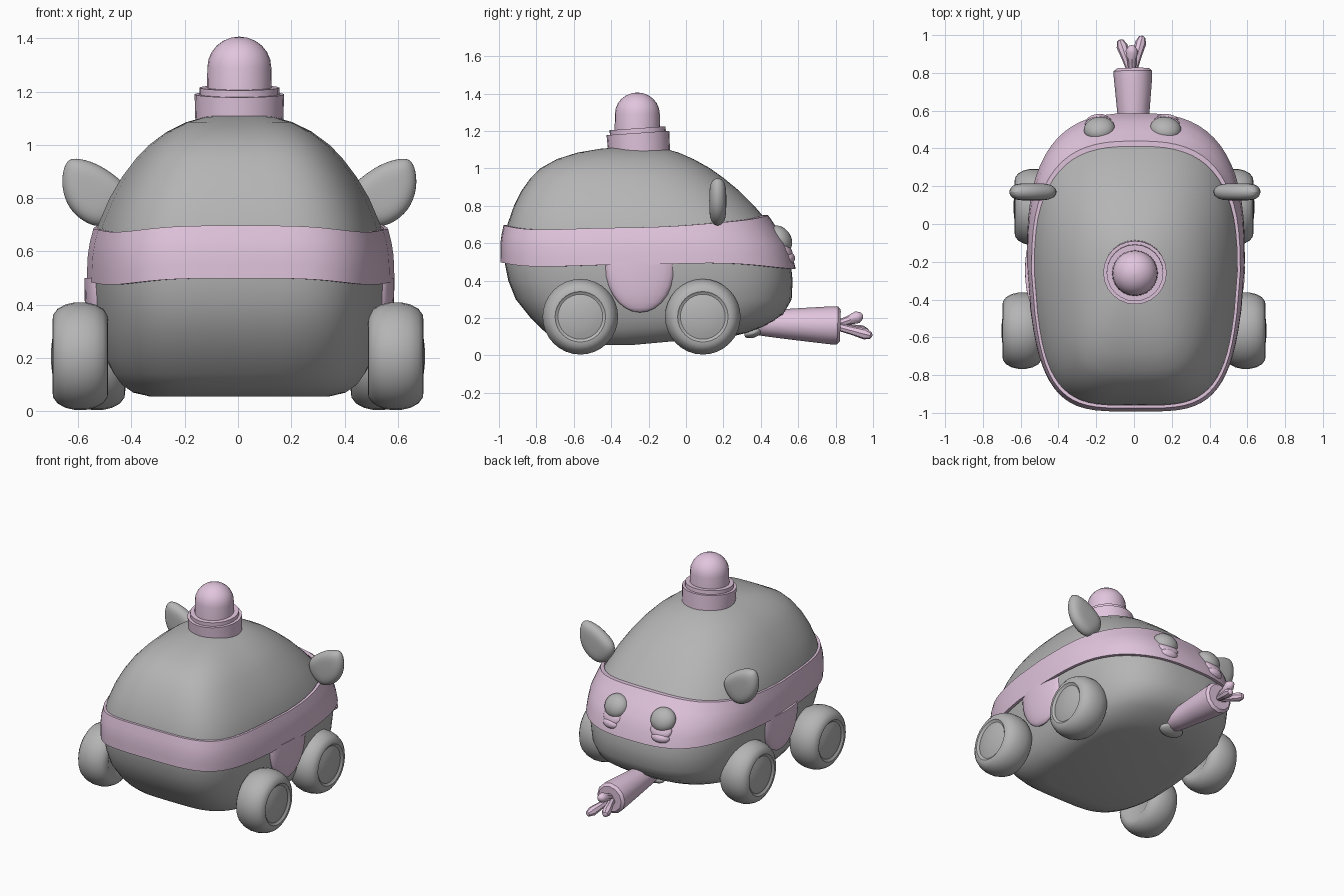
import bpy, bmesh, math
from mathutils import Vector, Matrix

if "Cube" in bpy.data.objects:
    bpy.data.objects.remove(bpy.data.objects["Cube"])


def material(name, rgb):
    m = bpy.data.materials.new(name)
    m.diffuse_color = (*rgb, 1)
    m.use_nodes = True
    m.node_tree.nodes["Principled BSDF"].inputs["Base Color"].default_value = m.diffuse_color
    return m


GREY = material("grey", (0.46, 0.46, 0.46))
PINK = material("pale pink", (0.76, 0.56, 0.73))


def finish(name, bm, mat, angle=40):
    bmesh.ops.recalc_face_normals(bm, faces=bm.faces)
    me = bpy.data.meshes.new(name)
    bm.to_mesh(me)
    bm.free()
    ob = bpy.data.objects.new(name, me)
    bpy.context.collection.objects.link(ob)
    me.materials.append(mat)
    bpy.ops.object.select_all(action='DESELECT')
    bpy.context.view_layer.objects.active = ob
    ob.select_set(True)
    bpy.ops.object.shade_smooth_by_angle(angle=math.radians(angle))
    return ob


def loft(rings, closed=False, caps=True):
    bm = bmesh.new()
    vs = [[bm.verts.new(p) for p in r] for r in rings]
    n = len(vs[0])
    pairs = list(zip(vs, vs[1:])) + ([(vs[-1], vs[0])] if closed else [])
    for a, b in pairs:
        for i in range(n):
            j = (i + 1) % n
            bm.faces.new((a[i], a[j], b[j], b[i]))
    if caps and not closed:
        bm.faces.new(vs[0])
        bm.faces.new(vs[-1])
    return bm


def lathe(name, profile, mat, start, axis, seg=24, angle=40):
    # profile: (radius, distance along axis)
    rot = Vector(axis).to_track_quat('Z', 'Y').to_matrix()
    rings = [[Vector(start) + rot @ Vector((r * math.cos(2 * math.pi * i / seg),
              r * math.sin(2 * math.pi * i / seg), h)) for i in range(seg)]
             for r, h in profile]
    return finish(name, loft(rings), mat, angle)


def ellipsoid(name, loc, radii, mat, tilt=0, turn=0, cut_z=None):
    bm = bmesh.new()
    bmesh.ops.create_uvsphere(bm, u_segments=24, v_segments=14, radius=1)
    bm.transform(Matrix.Translation(loc) @ Matrix.Rotation(turn, 4, 'Z')
                 @ Matrix.Rotation(tilt, 4, 'X') @ Matrix.Diagonal((*radii, 1)))
    if cut_z is not None:
        bmesh.ops.bisect_plane(bm, geom=bm.verts[:] + bm.edges[:] + bm.faces[:],
                               plane_co=(0, 0, cut_z), plane_no=(0, 0, 1), clear_outer=True)
        bmesh.ops.holes_fill(bm, edges=[e for e in bm.edges if e.is_boundary])
    return finish(name, bm, mat)


# body sections: height, half width, y at -y end, y at +y end
SECTIONS = [(.055, .34, -.56, .26), (.07, .40, -.65, .33), (.10, .445, -.72, .40),
            (.14, .475, -.77, .46), (.2, .505, -.83, .52), (.3, .53, -.91, .565),
            (.4, .547, -.95, .57), (.5, .555, -.97, .56), (.6, .55, -.97, .52),
            (.7, .53, -.955, .45), (.8, .487, -.92, .365), (.88, .44, -.88, .285),
            (.95, .388, -.83, .20), (1.0, .34, -.78, .13), (1.05, .272, -.69, .04),
            (1.085, .20, -.58, -.04), (1.105, .13, -.46, -.11), (1.115, .06, -.34, -.19)]


def body_point(t, z, off=0.0):
    for a, b in zip(SECTIONS, SECTIONS[1:]):
        if z <= b[0]:
            break
    k = min(1, max(0, (z - a[0]) / (b[0] - a[0])))
    w, y0, y1 = [a[i] + (b[i] - a[i]) * k for i in (1, 2, 3)]
    c, s = math.cos(t), math.sin(t)
    n = (2.8 if s > 0 else 4.0) - 0.8 * max(0, z - .6)
    x = (w + off) * math.copysign(abs(c) ** (2 / n), c)
    y = (y0 + y1) / 2 + ((y1 - y0) / 2 + off) * math.copysign(abs(s) ** (2 / n), s)
    x *= 1 - .13 * max(0, (-.3 - y) / .7)      # taper towards the -y end
    lift = .09 * max(0, y + .3) * max(0, 1 - (z - .055) / .2)
    return Vector((x + .005, y, z + lift))


N = 64
ANGLES = [2 * math.pi * i / N for i in range(N)]
finish("body", loft([[body_point(t, s[0]) for t in ANGLES] for s in SECTIONS]), GREY, 60)


# wrap-around belt, rising a little over the face
def belt_ring(k, off, flare=0):
    ring = []
    for t in ANGLES:
        f = max(0, math.sin(t)) ** 2
        wave = .012 * math.sin(3 * t) * (1 - f)
        lo, hi = .487 - .025 * f + wave, .685 + .065 * f + wave
        p = body_point(t, lo + (hi - lo) * k, off + flare * f)
        ring.append(p + Vector((.005, 0, 0)))
    return ring


belt = [belt_ring(k, .023) for k in (0, .25, .5, .75)]
belt += [belt_ring(1, .02, .012), belt_ring(1, .004), belt_ring(.5, -.012), belt_ring(0, .004)]
finish("belt", loft(belt, closed=True), PINK, 35)

# beacon on the roof
UP = (0, -.07, 1)
lathe("beacon_base", [(.165, 0), (.168, .105), (.15, .105), (.15, .13), (.12, .13)],
      PINK, (.005, -.25, 1.085), UP)
dome = [(.122, 0), (.12, .105)] + [(.12 * math.cos(a), .105 + .115 * math.sin(a))
        for a in [math.radians(d) for d in (15, 30, 45, 60, 75, 88)]]
lathe("beacon_dome", dome, PINK, (.005, -.26, 1.186), (0, 0, 1))

# tyre cross-section and domed hub
TYRE = [(.10, -.09), (.13, -.105), (.155, -.102), (.178, -.085), (.194, -.055), (.202, -.02),
        (.202, .02), (.194, .055), (.178, .085), (.155, .102), (.135, .104), (.12, .092)]
HUB = [(.121, .08), (.12, .092), (.09, .101), (.06, .106), (.03, .109), (.005, .11)]
EAR = [(.40, .83), (.47, .89), (.54, .935), (.62, .955), (.655, .94), (.672, .86),
       (.65, .77), (.59, .71), (.51, .68), (.43, .74)]

for side, tag in ((-1, "left"), (1, "right")):
    # wheels
    for end, x, y in (("front", .592, -.565), ("back", .528, .09)):
        lathe(f"{end}_{tag}_tyre", TYRE, GREY, (side * x, y, .207), (side, 0, 0), 32)
        lathe(f"{end}_{tag}_hub", HUB, GREY, (side * x, y, .207), (side, 0, 0), 32)

    # rounded flap hanging below the belt
    ellipsoid(f"{tag}_flap", (side * .535 + .005, -.245, .48), (.047, .187, .25), PINK,
              cut_z=.5)

    # ear: flattened rounded leaf
    cx, cz = .55, .825
    rings = []
    for sc, dy in ((.35, -.046), (.85, -.04), (1.06, 0), (.85, .04), (.35, .046)):
        rings.append([Vector((side * (cx + (px - cx) * sc) + .005, .17 + dy,
                              cz + (pz - cz) * sc)) for px, pz in EAR])
    ear = finish(f"{tag}_ear", loft(rings), GREY, 60)
    ear.modifiers.new("smooth", 'SUBSURF').levels = 2
    ear.modifiers["smooth"].render_levels = 2

    # bulging eye, with a rim above and a cheek crescent below
    ex, turn = side * .175 - .008, math.radians(-8 * side)
    ellipsoid(f"{tag}_eye", (ex, .503, .622), (.083, .058, .078), GREY,
              math.radians(33), turn)
    ellipsoid(f"{tag}_eye_rim", (ex + side * .006, .535, .565), (.072, .026, .055), PINK,
              math.radians(30), turn)
    ellipsoid(f"{tag}_cheek", (ex + side * .01, .547, .52), (.062, .035, .034), PINK, 0, turn)

# carrot held in the mouth
lathe("carrot", [(.03, 0), (.062, .04), (.075, .16), (.088, .30), (.102, .46),
                 (.102, .49), (.085, .505), (.01, .505)],
      PINK, (0, .32, .175), (-.012, 1, -.03), 12)
for i, (tip, r) in enumerate((((-.075, .975, .125), .03), ((.045, .995, .105), .03),
                              ((-.012, .945, .215), .033))):
    base = Vector((-.01, .79, .16))
    d = Vector(tip) - base
    L = d.length
    lathe(f"carrot_stalk_{i + 1}", [(.02, 0), (.024, L * .5), (r, L * .82), (.018, L * .97),
                                    (.006, L)], PINK, base, d, 8)

# lip under the carrot
ellipsoid("lower_lip", (0, .36, .122), (.085, .05, .026), GREY, math.radians(20))
